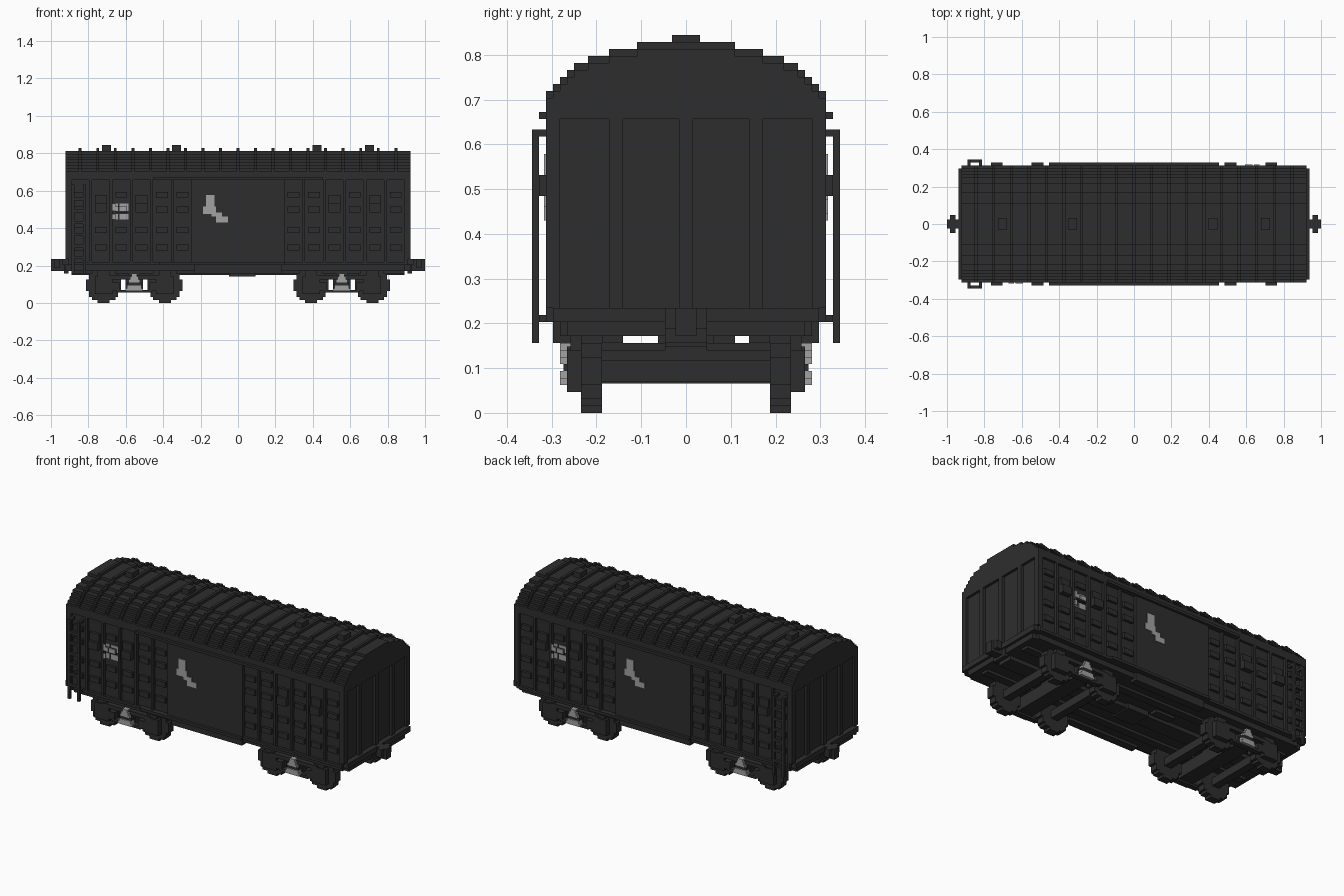
import bpy, bmesh, math
from mathutils import Matrix, Vector

cube = bpy.data.objects.get("Cube")
if cube:
    bpy.data.objects.remove(cube, do_unlink=True)

U = 1 / 64  # one block


def material(name, value):
    mat = bpy.data.materials.new(name)
    mat.use_nodes = True
    color = (value, value, value, 1)
    mat.diffuse_color = color
    bsdf = mat.node_tree.nodes["Principled BSDF"]
    bsdf.inputs["Base Color"].default_value = color
    bsdf.inputs["Roughness"].default_value = 0.8
    return mat


dark = material("dark_grey", 0.027)
pale = material("pale_grey", 0.36)


def build(name, boxes, mat=dark):
    """One object from boxes given as x0, x1, y0, y1, z0, z1 in blocks."""
    bm = bmesh.new()
    for x0, x1, y0, y1, z0, z1 in boxes:
        mid = Vector((x0 + x1, y0 + y1, z0 + z1)) * U / 2
        size = Vector((x1 - x0, y1 - y0, z1 - z0)) * U
        bmesh.ops.create_cube(bm, size=1, matrix=Matrix.LocRotScale(mid, None, size))
    mesh = bpy.data.meshes.new(name)
    bm.to_mesh(mesh)
    bm.free()
    mesh.materials.append(mat)
    obj = bpy.data.objects.new(name, mesh)
    bpy.context.collection.objects.link(obj)
    return obj


def flip_y(boxes):
    return boxes + [(a, b, -d, -c, e, f) for a, b, c, d, e, f in boxes]


def flip_x(boxes):
    return boxes + [(-b, -a, c, d, e, f) for a, b, c, d, e, f in boxes]


def turned(boxes):
    """Repeat on the other side, turned half round."""
    return boxes + [(-b, -a, -d, -c, e, f) for a, b, c, d, e, f in boxes]


def both(boxes):
    return flip_x(flip_y(boxes))


# Body shell and eaves
build("body", [(-58, 58, -19, 19, 13, 44)])
build("eaves", flip_y([(-59, 59, 18, 20, 42, 44)]))

# Stepped roof: half width and top height of each layer
steps = [(7, 53), (11, 52), (14, 51), (16, 50), (17, 49), (18, 48), (19, 47), (20, 46)]
build("roof", [(-59, 59, -w, w, 43, top - 1) for w, top in steps])
build("roof_ribs", [(x - 0.5, x + 0.5, -w, w, 43, top)
                    for x in range(-54, 55, 6) for w, top in steps])
build("roof_hatches", [(x - 1.5, x + 1.5, -2, 2, 51, 54) for x in (-45, -21, 27, 45)])

# Side ribs, pressings and vents
columns = (19, 26, 33, 40, 47, 54)
ribs, pressings, vents = [], [], []
for x in columns:
    ribs.append((x + 3, x + 4, 18, 20, 13, 42))
    has_vent = x in (33, 47)
    for z in (18, 24) if has_vent else (18, 24, 31, 36):
        pressings.append((x - 2, x + 2, 18, 20, z, z + 2))
    if has_vent:
        vents += [(x - 2, x + 2, 18, 20, 31, 37), (x - 2, x + 2, 19, 21, 31, 34)]
ribs.append((58, 59, 18, 20, 15, 42))
build("side_ribs", both(ribs))
build("side_pressings", both(pressings))
build("side_vents", both(vents))
build("lower_side_rails", flip_y([(-58, 58, 18, 20, 13, 14)]))

# Sliding doors with their rails
build("doors", flip_y([(-16, 16, 18, 20, 13, 42)]))
build("door_rails", flip_y([(-29, 29, 19, 21, 42, 43)])
      + turned([(-27, 16, -21, -19, 13, 14)]))
build("door_sills", flip_y([(-15, 15, 16, 19, 10, 13)]))

# Ends: gables, posts and sills
ends = [(57, 59, -20, 20, 42, 44), (57, 60, -19, 19, 13, 15), (55, 59, -17, 17, 11, 13)]
ends += [(57, 59, y - 1, y + 1, 15, 42) for y in (-10, 0, 10)]
build("end_frames", flip_x(ends))

# Couplers
build("couplers", flip_x([(58, 64, -1.5, 1.5, 11, 15), (61, 63, -3, 3, 12, 15),
                          (58, 59.5, -3, 3, 10, 14)]))

# Ladders
rungs = [(-56, -53, 21, 22, z, z + 1) for z in range(15, 39, 4)]
rails = [(x, x + 1, 21, 22, 10, 40) for x in (-57, -53)]
brackets = [(x, x + 1, 19, 22, z, z + 1) for x in (-57, -53) for z in (13, 39.5)]
build("ladders", flip_y(rungs + rails + brackets))

# Underframe
under = [(-58, 58, -17, 17, 11, 13), (-57, 57, -3, 3, 9.5, 11)]
under += flip_y([(-57, 57, 9, 12, 10, 11), (-57, 57, 15, 18, 11, 13)])
under += [(x - 1, x + 1, -16, 16, 11, 12) for x in (-16, 16)]
build("underframe", under)
build("brake_box", [(-3, 6, -4, 4, 9, 11), (-12, -4, 4, 7, 10, 11)])

# Wheel sets
wheels, axles, axle_boxes = [], [], []
for x in (25, 46):
    for k in range(12):
        half = round(math.sqrt(36 - (k - 5.5) ** 2))
        wheels.append((x - half, x + half, 12, 15, k, k + 1))
    axles.append((x - 1.5, x + 1.5, -16, 16, 4.5, 7.5))
    axle_boxes += [(x - 3, x + 3, 15, 17, 3, 9), (x - 2, x + 2, 15, 16.5, 9, 11)]
build("wheels", both(wheels))
build("axles", flip_x(axles))
build("axle_boxes", both(axle_boxes))

# Bogie frames
c = 35.5
frames = [(c - 10, c + 10, 15, 17, 8, 9.5), (c - 6, c + 6, 15, 17, 3.5, 4.5),
          (c - 8, c - 5, 15, 17, 4, 7), (c + 5, c + 8, 15, 17, 4, 7),
          (c - 2, c + 2, 15, 17, 4, 9)]
build("bogie_side_frames", both(frames))
build("bogie_bolsters", flip_x([(c - 3, c + 3, -16, 16, 4.2, 9),
                                (c - 2, c + 2, -12, 12, 9, 10),
                                (c - 3, c + 3, -3, 3, 9, 11)]))

# Suspension springs
spring = [(1, 9), (1.5, 8), (2, 7), (2.5, 5), (3, 4)]
build("springs", both([(c - w, c + w, 16, 18, z, z + 1) for w, z in spring]), pale)
build("spring_plates", both([(c - 2.5, c + 2.5, 16, 17.5, 6, 7)]))

# Worn paint patches
t = 0.3
patches = [(x0, x1, -19 - t, -19, z0, z1) for x0, x1 in ((-42.5, -41), (-40.5, -37.5))
           for z0, z1 in ((28.5, 30.5), (31.5, 34))]
patches += [(-42, -41, -20 - t, -20, 31.5, 33), (-40.5, -38, -20 - t, -20, 31.5, 33),
            (-43, -42, -20 - t, -20, 28.5, 30.5), (-43, -42, -20 - t, -20, 31.5, 34)]
patches += [(x0, x1, -20 - t, -20, z0, z1) for x0, x1, z0, z1 in
            ((-11, -8, 33, 37), (-12, -7.5, 30.5, 33), (-9, -5.5, 29.5, 31),
             (-7.5, -3.5, 27.5, 29.5))]
build("paint_patches", turned(patches), pale)
